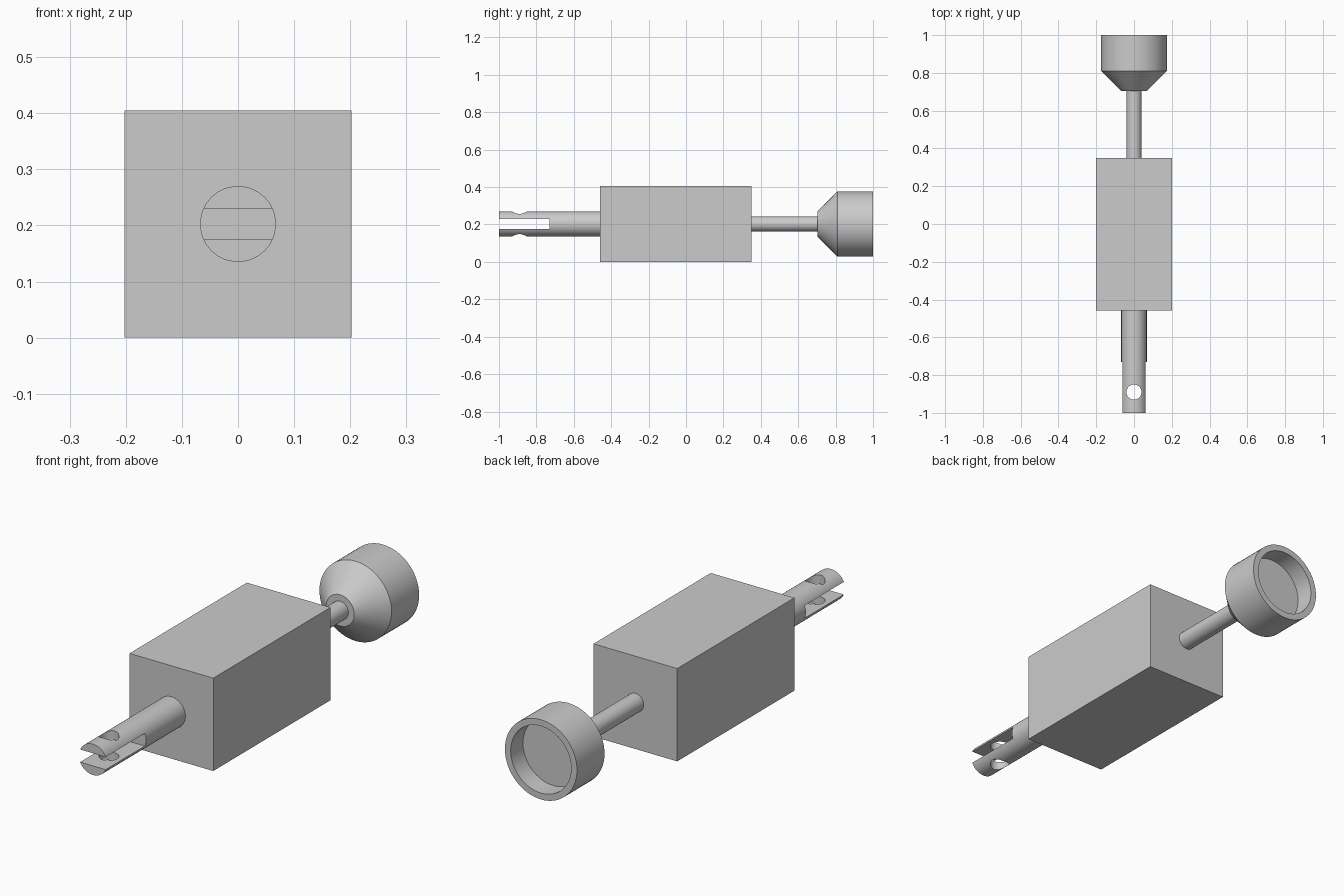
import bpy
import math
from mathutils import Matrix

cube = bpy.data.objects.get("Cube")
if cube:
    bpy.data.objects.remove(cube, do_unlink=True)

AXIS_Z = 0.2025   # height of the common shaft axis
ALONG_Y = (math.radians(-90), 0, 0)

grey = bpy.data.materials.new("plain grey")
grey.use_nodes = True
colour = (0.6, 0.6, 0.6, 1)
grey.diffuse_color = colour
grey.node_tree.nodes["Principled BSDF"].inputs["Base Color"].default_value = colour


def finish(obj, name):
    obj.name = name
    obj.data.materials.clear()
    obj.data.materials.append(grey)
    return obj


def smooth(obj):
    bpy.ops.object.select_all(action="DESELECT")
    obj.select_set(True)
    bpy.context.view_layer.objects.active = obj
    bpy.ops.object.shade_smooth_by_angle(angle=math.radians(30))


def block(name, size, y, z=AXIS_Z):
    bpy.ops.mesh.primitive_cube_add(size=1, location=(0, y, z))
    obj = bpy.context.object
    obj.data.transform(Matrix.Diagonal((*size, 1)))
    return finish(obj, name)


def rod(name, radius, y0, y1):
    bpy.ops.mesh.primitive_cylinder_add(
        vertices=64, radius=radius, depth=y1 - y0,
        location=(0, (y0 + y1) / 2, AXIS_Z), rotation=ALONG_Y)
    return finish(bpy.context.object, name)


def lathe(name, profile, steps=64):
    """Revolve (radius, y) points around the shaft axis; ends close on the axis."""
    verts, rings, faces = [], [], []
    for r, y in profile:
        count = steps if r > 0 else 1
        rings.append([len(verts) + i for i in range(count)])
        for i in range(count):
            a = math.tau * i / steps
            verts.append((r * math.cos(a), y, AXIS_Z + r * math.sin(a)))
    for a, b in zip(rings, rings[1:]):
        if len(a) == 1:
            faces.append(b)
        elif len(b) == 1:
            faces.append(a[::-1])
        else:
            for i in range(steps):
                j = (i + 1) % steps
                faces.append((a[i], a[j], b[j], b[i]))
    # The axis points only mark flat caps, so drop them after building
    mesh = bpy.data.meshes.new(name)
    mesh.from_pydata(verts, [], faces)
    import_bm = bmesh.new()
    import_bm.from_mesh(mesh)
    loose = [v for v in import_bm.verts if not v.link_faces]
    bmesh.ops.delete(import_bm, geom=loose, context="VERTS")
    bmesh.ops.recalc_face_normals(import_bm, faces=import_bm.faces)
    import_bm.to_mesh(mesh)
    import_bm.free()
    obj = bpy.data.objects.new(name, mesh)
    bpy.context.collection.objects.link(obj)
    return finish(obj, name)


def cut(target, cutter):
    mod = target.modifiers.new("cut", "BOOLEAN")
    mod.operation = "DIFFERENCE"
    mod.solver = "EXACT"
    mod.object = cutter
    bpy.context.view_layer.objects.active = target
    bpy.ops.object.modifier_apply(modifier=mod.name)
    bpy.data.objects.remove(cutter, do_unlink=True)


import bmesh

# Main rectangular housing
block("housing", (0.404, 0.808, 0.405), -0.055)

# Forked front shaft: slot across the end, pin hole through both prongs
fork = rod("fork_shaft", 0.0675, -1, -0.455)
cut(fork, block("slot_cutter", (0.3, 0.4, 0.055), -0.93))
bpy.ops.mesh.primitive_cylinder_add(
    vertices=48, radius=0.04, depth=0.4, location=(0, -0.89, AXIS_Z))
cut(fork, finish(bpy.context.object, "pin_hole_cutter"))
smooth(fork)

# Thin rear rod
smooth(rod("rear_rod", 0.04, 0.345, 0.71))

# Flared cup with a shallow recess at the back
smooth(lathe("cup", [(0, 0.704), (0.068, 0.704), (0.174, 0.81), (0.174, 1),
                     (0.146, 1), (0.146, 0.915), (0, 0.915)]))
